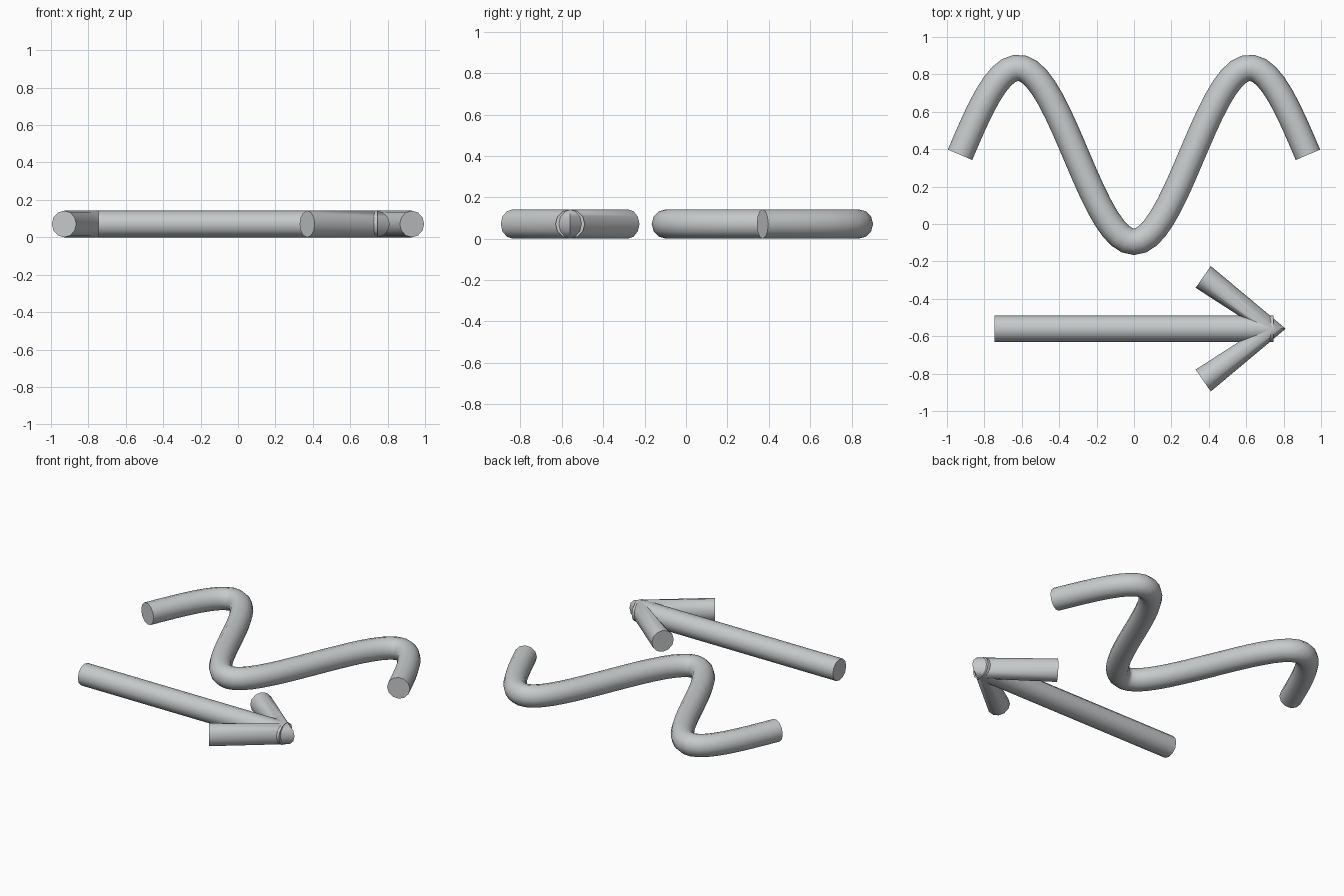
import bpy, bmesh, math
from mathutils import Vector

if "Cube" in bpy.data.objects:
    bpy.data.objects.remove(bpy.data.objects["Cube"])

R = 0.071      # tube radius
SIDES = 12

grey = bpy.data.materials.new("light grey")
grey.diffuse_color = (0.57, 0.59, 0.60, 1)
grey.use_nodes = True
grey.node_tree.nodes["Principled BSDF"].inputs["Base Color"].default_value = grey.diffuse_color


def tube(name, points, tangents):
    """Sweep a round section along a flat path, with capped ends."""
    bm = bmesh.new()
    rings = []
    for (x, y), t in zip(points, tangents):
        t = Vector((t[0], t[1], 0)).normalized()
        side = Vector((-t.y, t.x, 0))
        ring = []
        for i in range(SIDES):
            a = 2 * math.pi * i / SIDES
            ring.append(bm.verts.new(Vector((x, y, R)) + side * (R * math.cos(a))
                                     + Vector((0, 0, R * math.sin(a)))))
        rings.append(ring)
    for a, b in zip(rings, rings[1:]):
        for i in range(SIDES):
            j = (i + 1) % SIDES
            bm.faces.new((a[i], a[j], b[j], b[i]))
    bm.faces.new(rings[0])
    bm.faces.new(rings[-1])
    bmesh.ops.recalc_face_normals(bm, faces=bm.faces[:])
    mesh = bpy.data.meshes.new(name)
    bm.to_mesh(mesh)
    bm.free()
    mesh.materials.append(grey)
    obj = bpy.data.objects.new(name, mesh)
    bpy.context.collection.objects.link(obj)
    bpy.ops.object.select_all(action='DESELECT')
    obj.select_set(True)
    bpy.context.view_layer.objects.active = obj
    bpy.ops.object.shade_smooth_by_angle(angle=math.radians(45))
    return obj


# Wavy line: one and a half periods of a cosine
N, HALF, AMP, MID = 50, 0.93, 0.465, 0.37
K = math.pi / 0.62
xs = [-HALF + 2 * HALF * i / N for i in range(N + 1)]
tube("wave",
     [(x, MID - AMP * math.cos(K * x)) for x in xs],
     [(1, AMP * K * math.sin(K * x)) for x in xs])

# Arrow shaft
AY = -0.56
tube("arrow_shaft", [(-0.745, AY), (0.745, AY)], [(1, 0), (1, 0)])

# Arrow head: one bent tube, narrowing to its tip
tube("arrow_head",
     [(0.37, AY + 0.277), (0.74, AY), (0.37, AY - 0.277)],
     [(0.82, -0.57), (0, -1), (-0.82, -0.57)])
